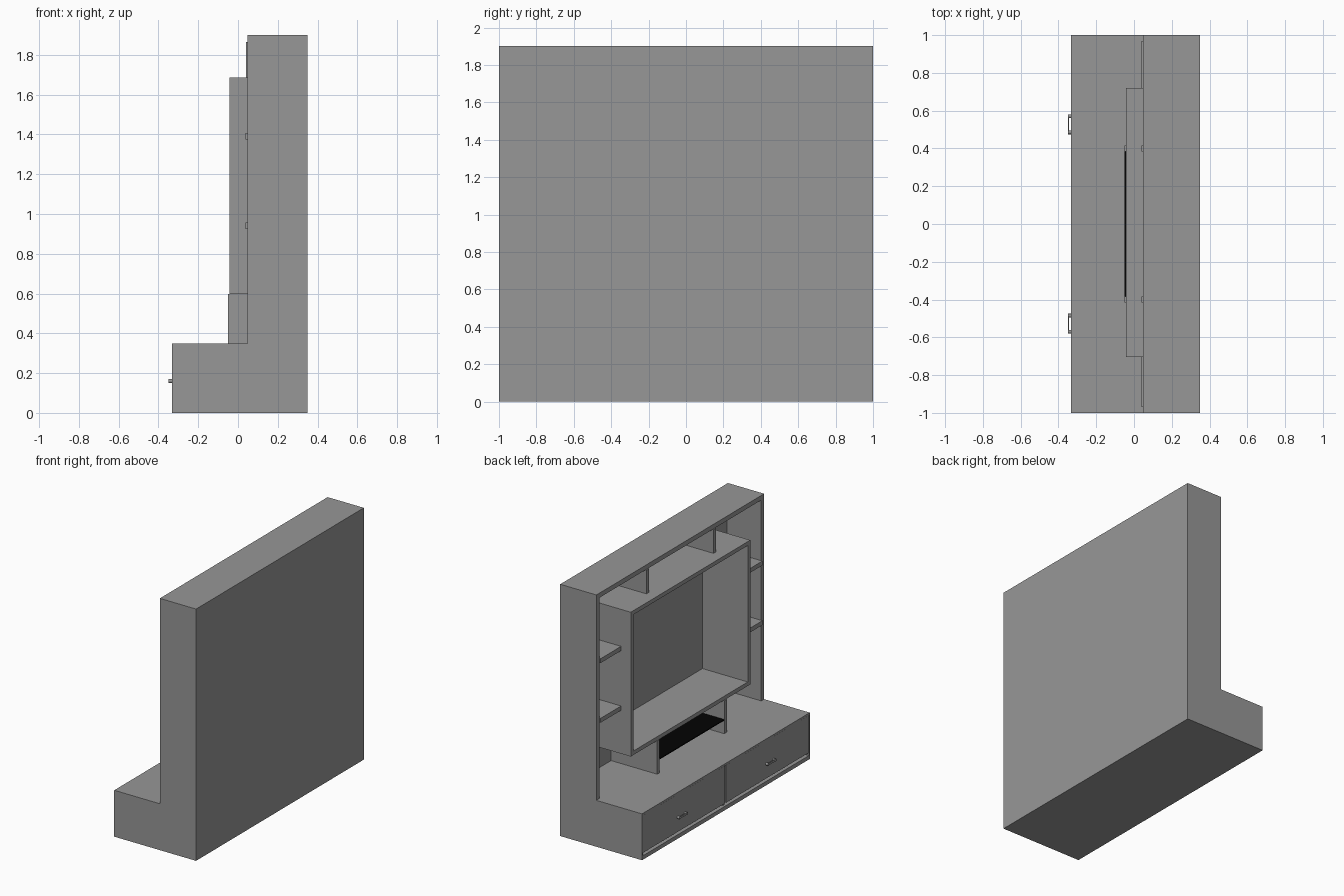
import bpy
import math

if "Cube" in bpy.data.objects:
    bpy.data.objects.remove(bpy.data.objects["Cube"])

grey = bpy.data.materials.new("dark_grey")
grey.diffuse_color = (0.31, 0.31, 0.31, 1)
grey.use_nodes = True
grey.node_tree.nodes["Principled BSDF"].inputs["Base Color"].default_value = grey.diffuse_color
black = bpy.data.materials.new("black_glass")
black.diffuse_color = (0.001, 0.001, 0.001, 1)
black.use_nodes = True
black.node_tree.nodes["Principled BSDF"].inputs["Base Color"].default_value = black.diffuse_color


def box(name, x, y, z, mat=grey):
    """Axis-aligned panel given by (min, max) on each axis."""
    (x0, x1), (y0, y1), (z0, z1) = x, y, z
    bpy.ops.mesh.primitive_cube_add(
        size=1, location=((x0 + x1) / 2, (y0 + y1) / 2, (z0 + z1) / 2))
    ob = bpy.context.object
    ob.name = name
    ob.scale = (x1 - x0, y1 - y0, z1 - z0)
    bpy.ops.object.transform_apply(location=False, rotation=False, scale=True)
    ob.data.materials.append(mat)
    return ob


def post(name, x, y, z, r):
    """Round post along x."""
    bpy.ops.mesh.primitive_cylinder_add(
        vertices=24, radius=r, depth=x[1] - x[0],
        location=((x[0] + x[1]) / 2, y, z), rotation=(0, math.pi / 2, 0))
    ob = bpy.context.object
    ob.name = name
    ob.data.materials.append(grey)
    bpy.ops.object.shade_smooth_by_angle()


def span(side, a, b):
    """Range a..b along y, mirrored for side = -1."""
    return tuple(sorted((side * a, side * b)))


BACK = 0.35
FRONT = -0.333      # front of the base cabinet
INNER = 0.335       # front of the back panel

# base cabinet carcass
box("base_top", (FRONT, BACK), (-0.99, 0.99), (0.335, 0.35))
box("base_bottom", (FRONT, BACK), (-0.99, 0.99), (0, 0.03))
box("base_back", (INNER, BACK), (-0.99, 0.99), (0.03, 0.335))
box("base_divider", (-0.315, INNER), (-0.01, 0.01), (0.03, 0.335))
for s, tag in ((1, "left"), (-1, "right")):
    box(f"base_side_{tag}", (FRONT, BACK), span(s, 0.99, 1), (0, 0.35))
    # drawer: front board and body
    box(f"drawer_front_{tag}", (FRONT + 0.002, -0.315), span(s, 0.005, 0.988), (0.05, 0.333))
    box(f"drawer_body_{tag}", (-0.315, 0.30), span(s, 0.02, 0.97), (0.05, 0.30))
    # bracket handle: bar on two round posts
    box(f"handle_bar_{tag}", (-0.35, -0.343), span(s, 0.485, 0.57), (0.153, 0.167))
    for i, y in enumerate((0.485, 0.57)):
        post(f"handle_post_{tag}_{i}", (-0.35, -0.33), s * y, 0.16, 0.01)

# upper frame
box("upper_back", (INNER, BACK), (-0.965, 0.965), (0.35, 1.865))
box("upper_top", (0.048, BACK), (-1, 1), (1.865, 1.9))
for s, tag in ((1, "left"), (-1, "right")):
    box(f"upper_side_{tag}", (0.048, BACK), span(s, 0.965, 1), (0.35, 1.865))

# screen niche, open at the front
Y0, Y1, Z0, Z1, T = -0.705, 0.72, 0.598, 1.687, 0.03
NICHE = (-0.043, INNER)
box("niche_bottom", NICHE, (Y0, Y1), (Z0, Z0 + T))
box("niche_top", NICHE, (Y0, Y1), (Z1 - T, Z1))
box("niche_side_left", NICHE, (Y1 - T, Y1), (Z0 + T, Z1 - T))
box("niche_side_right", NICHE, (Y0, Y0 + T), (Z0 + T, Z1 - T))

# side shelves, top dividers and niche supports
for s, tag, edge in ((1, "left", Y1), (-1, "right", -Y0)):
    for i, z in enumerate((0.925, 1.375)):
        box(f"shelf_{tag}_{i}", (0.038, INNER), span(s, edge, 0.965), (z, z + 0.033))
    box(f"top_divider_{tag}", (0.04, INNER), span(s, 0.385, 0.415), (Z1, 1.865))
    box(f"niche_support_{tag}", (-0.05, INNER), span(s, 0.385, 0.415), (0.35, Z0))

# dark glass shelf between the supports
box("glass_shelf", (-0.05, INNER), (-0.385, 0.385), (0.45, 0.458), black)
